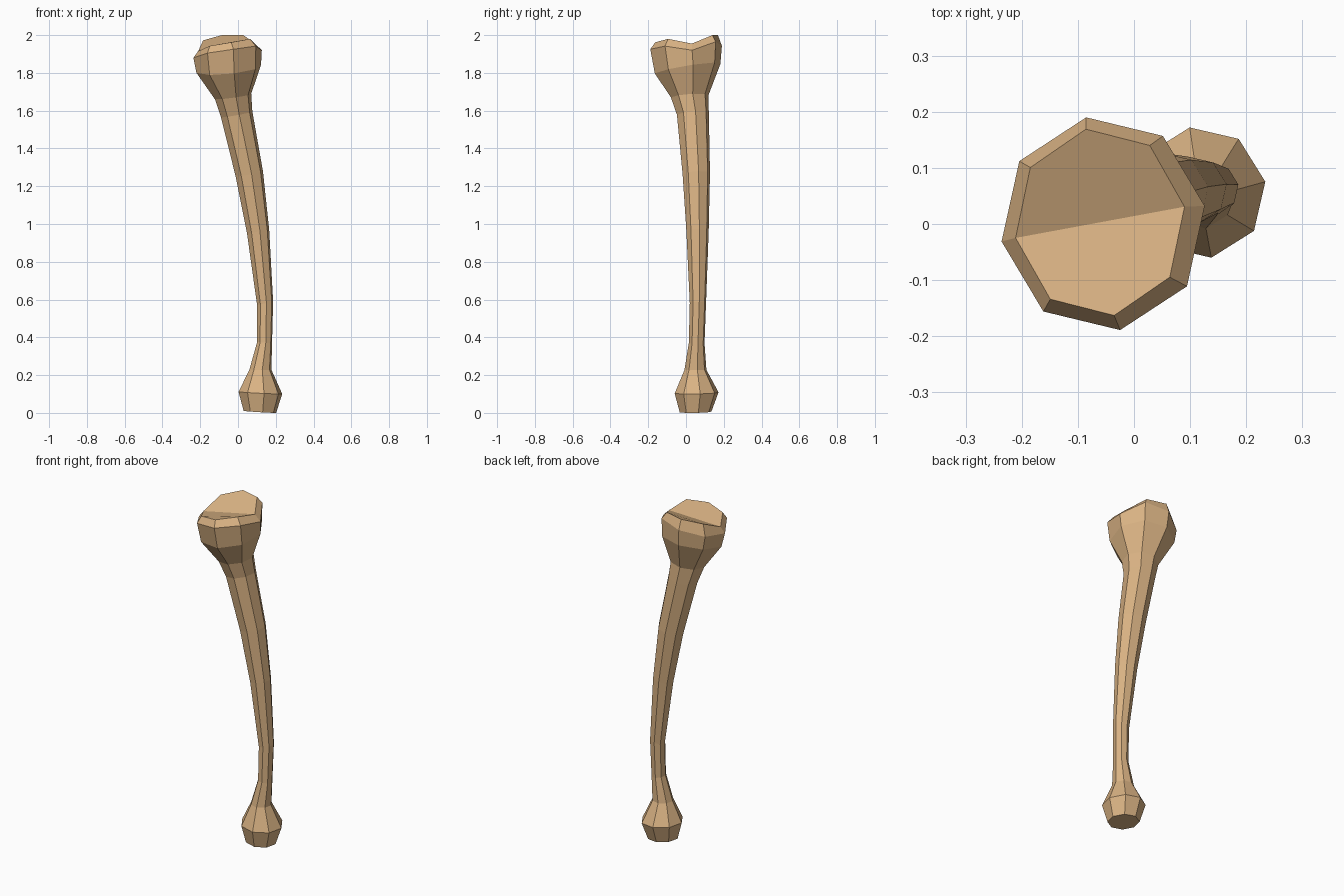
import bpy, bmesh, math

if "Cube" in bpy.data.objects:
    bpy.data.objects.remove(bpy.data.objects["Cube"])

SIDES, PHASE = 8, math.radians(9.5)

# Rings of the limb, bottom to top: x_min, x_max, y_min, y_max, z, slope in x, slope in y
RINGS = [
    (0.030, 0.202, -0.033, 0.135, 0.009, -0.06, 0.02),
    (0.003, 0.234, -0.060, 0.172, 0.106, -0.05, 0.02),
    (0.060, 0.177, -0.008, 0.108, 0.228, 0.00, 0.00),
    (0.101, 0.180, 0.015, 0.098, 0.370, -0.10, -0.05),
    (0.101, 0.186, 0.020, 0.106, 0.580, 0.20, 0.00),
    (0.048, 0.165, 0.002, 0.120, 0.960, 0.20, 0.00),
    (-0.012, 0.132, -0.018, 0.127, 1.265, 0.20, 0.05),
    (-0.090, 0.076, -0.048, 0.121, 1.580, 0.18, 0.05),
    (-0.122, 0.070, -0.080, 0.118, 1.675, 0.14, 0.07),
    (-0.220, 0.122, -0.165, 0.182, 1.822, 0.10, 0.16),
]
# Heights round the uneven rim and cap, starting at +x and going anticlockwise
RIM_Z = [1.920, 1.965, 1.943, 1.905, 1.880, 1.905, 1.925, 1.942]
CAP_Z = [1.955, 2.000, 2.000, 1.972, 1.915, 1.943, 1.962, 1.980]


def ring(bm, x0, x1, y0, y1, z, sx=0, sy=0):
    """Tilted octagon; z is one height or a list of eight."""
    verts = []
    for i in range(SIDES):
        a = PHASE + i * math.tau / SIDES
        dx = (x1 - x0) / 2 * math.cos(a) / math.cos(PHASE)
        dy = (y1 - y0) / 2 * math.sin(a) / math.cos(PHASE)
        h = z[i] if isinstance(z, list) else z + sx * dx + sy * dy
        verts.append(bm.verts.new(((x0 + x1) / 2 + dx, (y0 + y1) / 2 + dy, h)))
    return verts


bm = bmesh.new()
rings = [ring(bm, *r) for r in RINGS]
rings.append(ring(bm, -0.236, 0.126, -0.189, 0.190, RIM_Z))
rings.append(ring(bm, -0.211, 0.090, -0.163, 0.169, CAP_Z))

# Side walls between neighbouring rings
for low, high in zip(rings, rings[1:]):
    for i in range(SIDES):
        j = (i + 1) % SIDES
        bm.faces.new((low[i], low[j], high[j], high[i]))

# Flat foot, and a cap folded along a shallow valley
bm.faces.new(rings[0][::-1])
top = rings[-1]
bm.faces.new(top[0:5])
bm.faces.new(top[4:8] + top[0:1])

# Rest exactly on the ground
low_z = min(v.co.z for v in bm.verts)
for v in rings[0]:
    v.co.z -= low_z
bmesh.ops.recalc_face_normals(bm, faces=bm.faces)

mesh = bpy.data.meshes.new("bone_club")
bm.to_mesh(mesh)
bm.free()
tan = bpy.data.materials.new("tan")
tan.diffuse_color = (0.70, 0.45, 0.23, 1)
tan.use_nodes = True
tan.node_tree.nodes["Principled BSDF"].inputs["Base Color"].default_value = tan.diffuse_color
mesh.materials.append(tan)
bpy.context.collection.objects.link(bpy.data.objects.new("bone_club", mesh))
